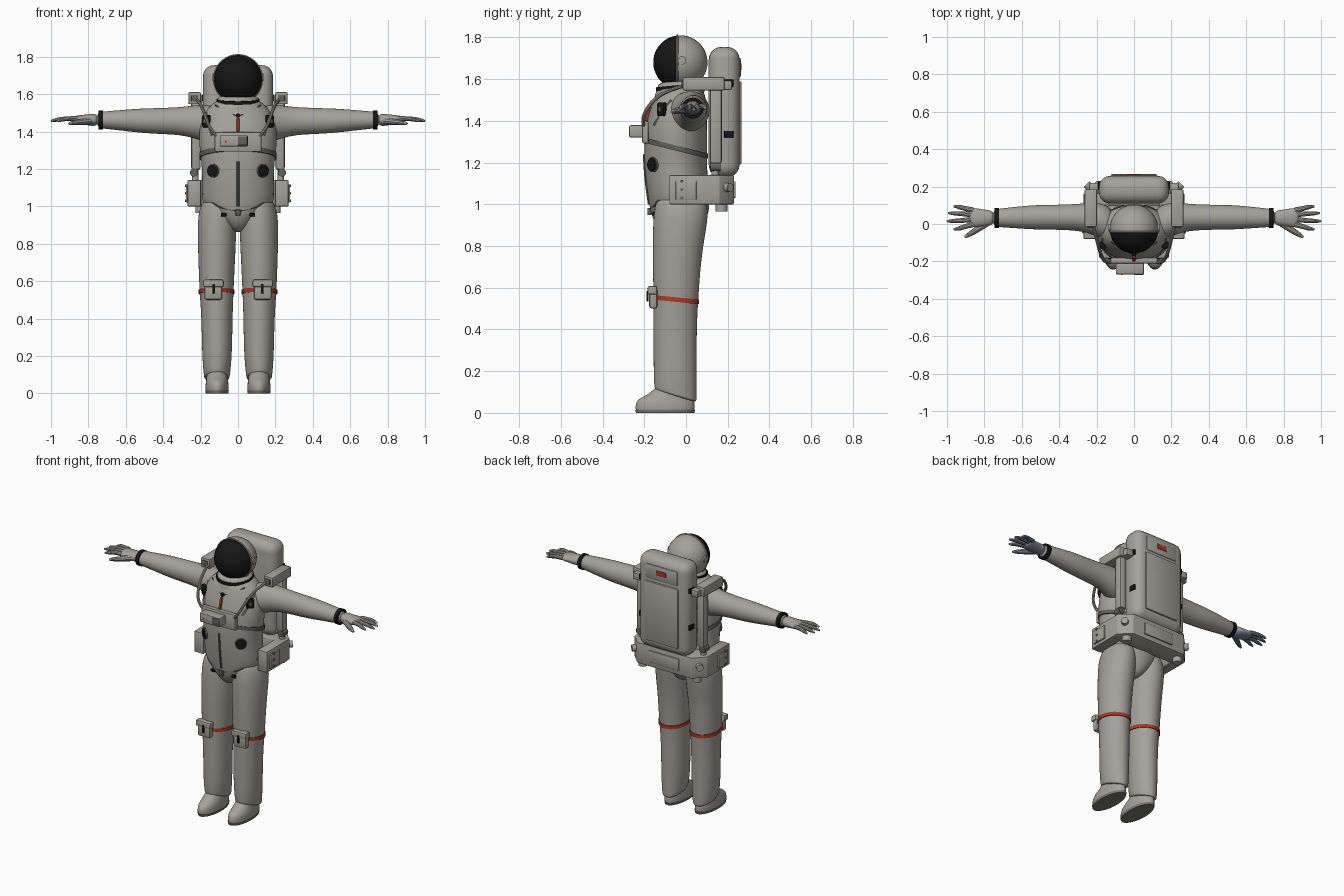
import bpy, bmesh
from math import pi, cos, sin, sqrt, atan2, radians
from mathutils import Matrix, Vector, Euler

if "Cube" in bpy.data.objects:
    bpy.data.objects.remove(bpy.data.objects["Cube"])


def material(name, rgb):
    m = bpy.data.materials.new(name)
    m.use_nodes = True
    m.diffuse_color = (*rgb, 1)
    m.node_tree.nodes["Principled BSDF"].inputs["Base Color"].default_value = (*rgb, 1)
    return m


SUIT = material("suit_off_white", (0.37, 0.36, 0.325))
TRIM = material("trim_grey", (0.12, 0.12, 0.115))
BLACK = material("black", (0.008, 0.008, 0.008))
RED = material("red", (0.42, 0.04, 0.025))
PALM = material("palm_blue_grey", (0.2, 0.23, 0.29))
SOLE = material("sole_grey", (0.2, 0.195, 0.18))


def add_mirror(ob):
    mod = ob.modifiers.new("mirror", 'MIRROR')
    mod.use_mirror_merge = False


def finish(name, bm, mat, mirror=False, subsurf=0):
    bmesh.ops.recalc_face_normals(bm, faces=bm.faces[:])
    mesh = bpy.data.meshes.new(name)
    bm.to_mesh(mesh)
    bm.free()
    mesh.shade_smooth()
    if not subsurf:
        mesh.set_sharp_from_angle(angle=radians(35))
    mesh.materials.append(mat)
    ob = bpy.data.objects.new(name, mesh)
    bpy.context.collection.objects.link(ob)
    if mirror:
        add_mirror(ob)
    if subsurf:
        ob.modifiers.new("smooth", 'SUBSURF').levels = subsurf
        ob.modifiers["smooth"].render_levels = subsurf
    return ob


def paint(ob, mat, rule):
    ob.data.materials.append(mat)
    for p in ob.data.polygons:
        if rule(p):
            p.material_index = len(ob.data.materials) - 1


def loft(name, rings, mat, axis='z', mirror=False, subsurf=2, n=16):
    """Rings: position along axis, two centre values, two radii, optional slope."""
    bm = bmesh.new()
    loops = []
    grow = 1.025 if subsurf else 1
    for t, a, b, ra, rb, *slope in rings:
        k = slope[0] if slope else 0
        loop = []
        for i in range(n):
            u, v = ra * grow * cos(2 * pi * i / n), rb * grow * sin(2 * pi * i / n)
            co = (a + u, b + v, t + k * v) if axis == 'z' else (t, a + u, b + v)
            loop.append(bm.verts.new(co))
        loops.append(loop)
    for lo, hi in zip(loops, loops[1:]):
        for i in range(n):
            j = (i + 1) % n
            bm.faces.new((lo[i], lo[j], hi[j], hi[i]))
    bm.faces.new(loops[0])
    bm.faces.new(loops[-1])
    return finish(name, bm, mat, mirror, subsurf)


def band(name, z, x, y, rx, ry, slope, width, mat, mirror=False):
    h = width / 2
    return loft(name, [(z - h, x, y, rx, ry, slope), (z + h, x, y, rx, ry, slope)],
                mat, mirror=mirror, subsurf=0, n=40)


def place(loc, rot):
    return Matrix.Translation(loc) @ Euler(rot).to_matrix().to_4x4()


def box(name, loc, size, mat, bevel=0.006, rot=(0, 0, 0), mirror=False, segments=2):
    bm = bmesh.new()
    bmesh.ops.create_cube(bm, size=1, matrix=place(loc, rot) @ Matrix.Diagonal((*size, 1)))
    if bevel:
        bmesh.ops.bevel(bm, geom=bm.edges[:], offset=bevel, segments=segments,
                        profile=0.5, affect='EDGES')
    return finish(name, bm, mat, mirror)


def disc(name, loc, r, depth, mat, rot=(0, 0, 0), mirror=False):
    bm = bmesh.new()
    bmesh.ops.create_cone(bm, cap_ends=True, segments=24, radius1=r, radius2=r,
                          depth=depth, matrix=place(loc, rot))
    return finish(name, bm, mat, mirror)


def tube(name, points, radii, mat, mirror=False):
    cu = bpy.data.curves.new(name, 'CURVE')
    cu.dimensions = '3D'
    cu.bevel_depth, cu.bevel_resolution, cu.use_fill_caps = 1, 3, True
    sp = cu.splines.new('NURBS')
    sp.points.add(len(points) - 1)
    sp.order_u, sp.use_endpoint_u, sp.resolution_u = 3, True, 6
    for i, (pt, co) in enumerate(zip(sp.points, points)):
        pt.co = (*co, 1)
        pt.radius = radii[i] if isinstance(radii, tuple) else radii
    tmp = bpy.data.objects.new(name, cu)
    bm = bmesh.new()
    bm.from_mesh(bpy.data.meshes.new_from_object(tmp))
    bpy.data.objects.remove(tmp)
    return finish(name, bm, mat, mirror)


# Torso
TORSO = [(0.86, 0, -0.03, 0.03, 0.07), (0.9, 0, -0.03, 0.075, 0.115),
         (0.96, 0, -0.03, 0.15, 0.14), (1.02, 0, -0.033, 0.195, 0.146),
         (1.1, 0, -0.043, 0.192, 0.148), (1.2, 0, -0.05, 0.19, 0.15),
         (1.3, 0, -0.05, 0.205, 0.15), (1.4, 0, -0.045, 0.21, 0.145),
         (1.48, 0, -0.03, 0.195, 0.132), (1.54, 0, -0.028, 0.15, 0.115),
         (1.58, 0, -0.028, 0.09, 0.09)]
loft("torso", TORSO, SUIT)


def spot(x, z, out=0.0):
    """Point on the torso front and the turn that faces outward there."""
    for lo, hi in zip(TORSO, TORSO[1:]):
        if lo[0] <= z <= hi[0]:
            f = (z - lo[0]) / (hi[0] - lo[0])
            cy, rx, ry = (lo[i] + f * (hi[i] - lo[i]) for i in (2, 3, 4))
            dy = ry * sqrt(max(0.02, 1 - (x / rx) ** 2))
            nor = Vector((x / rx ** 2, -dy / ry ** 2, 0)).normalized()
            return Vector((x, cy - dy, z)) + nor * out, atan2(nor.x, -nor.y)


def front_line(name, path, r, mat, mirror=False):
    tube(name, [spot(x, z)[0] for x, z in path], r, mat, mirror)


front_line("front_zip", [(0, 1.0), (0, 1.08), (0, 1.16), (0, 1.24)], 0.007, TRIM)
front_line("hip_seam", [(0.19, 1.07), (0.14, 1.02), (0.08, 0.985), (0, 0.975)], 0.004, TRIM, True)
front_line("neck_cord", [(0.12, 1.54), (0.07, 1.51), (0, 1.48)], 0.004, TRIM, True)
front_line("chest_strap", [(0.17, 1.5), (0.165, 1.44), (0.14, 1.38)], 0.006, SUIT, True)
band("harness_belt", 1.27, 0, -0.05, 0.207, 0.156, -0.25, 0.025, TRIM)

for name, x, z, size, tilt in (("chest_clip", 0.165, 1.455, (0.045, 0.025, 0.065), 0),
                               ("hip_clip", 0.145, 0.967, (0.055, 0.025, 0.03), -0.6)):
    p, turn = spot(x, z, 0.006)
    box(name, p, size, BLACK, rot=(0, tilt, turn), mirror=True)
    p, turn = spot(x, z, 0.018)
    box(name + "_buckle", p, (0.02, 0.012, 0.02), TRIM, 0.003, (0, tilt, turn), True)
box("crotch_clip", spot(0, 0.965, 0.005)[0], (0.025, 0.02, 0.035), TRIM, 0.004)
box("lower_strap_clip", spot(0.075, 0.955, 0.004)[0], (0.03, 0.02, 0.018), BLACK, 0.004, mirror=True)

p, turn = spot(0.132, 1.19, 0.002)
disc("hose_port", p, 0.031, 0.022, BLACK, (pi / 2, 0, turn), True)
disc("hose_port_rim", p, 0.036, 0.012, TRIM, (pi / 2, 0, turn), True)
box("red_tag", spot(0, 1.435, 0.006)[0], (0.014, 0.016, 0.075), RED, 0.003, (-0.25, 0, 0))
disc("tag_ring", spot(0, 1.485, 0.004)[0], 0.012, 0.012, BLACK, (pi / 2, 0, 0))

# Chest control unit
box("chest_panel", (0, -0.195, 1.345), (0.25, 0.03, 0.105), SUIT)
box("chest_unit", (-0.022, -0.235, 1.35), (0.15, 0.07, 0.06), SUIT)
box("chest_unit_lid", (0.025, -0.27, 1.35), (0.05, 0.008, 0.048), TRIM, 0.002)
box("chest_unit_mark", (-0.065, -0.271, 1.345), (0.008, 0.004, 0.012), RED, 0)
tube("air_hose", [(0.11, -0.2, 1.37), (0.15, -0.215, 1.41), (0.18, -0.16, 1.5),
                  (0.2, -0.08, 1.55), (0.22, 0.0, 1.57)], 0.009, SUIT, True)

# Helmet, poles along y so the visor edge follows a ring of faces
HEAD = Vector((0, -0.027, 1.68))
bm = bmesh.new()
bmesh.ops.create_uvsphere(bm, u_segments=40, v_segments=24, radius=0.13,
                          matrix=place(HEAD, (pi / 2, 0, 0)))
helmet = finish("helmet", bm, SUIT)
paint(helmet, BLACK, lambda f: f.center.y < HEAD.y - 0.016)
rim = [HEAD + Vector((0.13 * cos(a), -0.015, 0.13 * sin(a)))
       for a in (2 * pi * i / 24 for i in range(25))]
tube("visor_rim", rim, 0.005, SUIT)
disc("helmet_pivot", HEAD + Vector((0.128, 0.008, 0.01)), 0.02, 0.016, SUIT, (0, pi / 2, 0), True)
loft("collar", [(1.51, 0, -0.03, 0.15, 0.125, 0.1), (1.54, 0, -0.03, 0.13, 0.118, 0.1),
                (1.57, 0, -0.03, 0.108, 0.105, 0.1), (1.6, 0, -0.03, 0.1, 0.1, 0.1)], SUIT)
band("neck_ring", 1.563, 0, -0.032, 0.116, 0.112, 0.1, 0.018, BLACK)

# Arms and cuffs
loft("arms", [(0.1, -0.01, 1.44, 0.09, 0.09), (0.18, 0.02, 1.445, 0.095, 0.1),
              (0.25, 0.033, 1.453, 0.078, 0.084), (0.32, 0.036, 1.456, 0.07, 0.073),
              (0.42, 0.036, 1.456, 0.066, 0.069), (0.52, 0.036, 1.458, 0.066, 0.065),
              (0.62, 0.035, 1.46, 0.058, 0.055), (0.7, 0.033, 1.461, 0.051, 0.047),
              (0.76, 0.032, 1.462, 0.045, 0.042)], SUIT, 'x', True)
loft("cuffs", [(0.722, 0.032, 1.461, 0.053, 0.05), (0.746, 0.032, 1.461, 0.053, 0.05)],
     BLACK, 'x', True, 0, 32)

# Gloves: palm, fanned fingers and thumb
gloves = [loft("palms", [(0.745, 0.032, 1.462, 0.04, 0.036), (0.8, 0.032, 1.462, 0.044, 0.03),
                         (0.85, 0.034, 1.464, 0.052, 0.023), (0.885, 0.036, 1.465, 0.048, 0.016)],
               SUIT, 'x', True)]
for name, y0, y1, tip in (("index_finger", -0.002, -0.028, 0.965), ("middle_finger", 0.024, 0.015, 1.0),
                          ("ring_finger", 0.05, 0.058, 0.993), ("little_finger", 0.074, 0.094, 0.965)):
    gloves.append(tube(name, [(0.86, y0, 1.468), (0.91, (y0 + y1) / 2, 1.47),
                              (tip - 0.02, y1, 1.462), (tip, y1, 1.456)],
                       (0.015, 0.013, 0.011, 0.005), SUIT, True))
gloves.append(tube("thumb", [(0.79, 0.005, 1.456), (0.84, -0.03, 1.45), (0.89, -0.062, 1.445),
                             (0.905, -0.07, 1.443)], (0.02, 0.017, 0.012, 0.006), SUIT, True))
for g in gloves:
    paint(g, PALM, lambda f: f.normal.z < -0.3)

# Legs, knee bands and boots
loft("legs", [(0.08, 0.113, -0.05, 0.062, 0.094, -0.3), (0.085, 0.113, -0.05, 0.068, 0.1, -0.3),
              (0.12, 0.113, -0.051, 0.072, 0.102, -0.25), (0.2, 0.112, -0.052, 0.079, 0.103),
              (0.35, 0.112, -0.052, 0.082, 0.103), (0.45, 0.113, -0.051, 0.085, 0.104),
              (0.55, 0.115, -0.048, 0.091, 0.107), (0.7, 0.114, -0.045, 0.097, 0.114),
              (0.82, 0.113, -0.037, 0.102, 0.122), (0.93, 0.112, -0.026, 0.103, 0.131),
              (1.0, 0.108, -0.022, 0.095, 0.125), (1.05, 0.1, -0.03, 0.07, 0.1)],
     SUIT, mirror=True)
band("knee_bands", 0.543, 0.115, -0.048, 0.095, 0.111, -0.1, 0.022, RED, True)
box("knee_pouch", (0.132, -0.157, 0.55), (0.095, 0.04, 0.1), SUIT, 0.012, mirror=True)
box("knee_pouch_flap", (0.132, -0.162, 0.588), (0.108, 0.044, 0.04), SUIT, 0.008, mirror=True)
box("knee_pouch_buckle", (0.13, -0.184, 0.56), (0.013, 0.01, 0.05), BLACK, 0.002, mirror=True)
loft("boots", [(0.008, 0.112, -0.1, 0.058, 0.135), (0.012, 0.112, -0.1, 0.062, 0.142),
               (0.045, 0.112, -0.1, 0.062, 0.142), (0.07, 0.112, -0.095, 0.058, 0.13),
               (0.09, 0.112, -0.075, 0.055, 0.1), (0.14, 0.112, -0.05, 0.052, 0.08)],
     SUIT, mirror=True)
loft("soles", [(0, 0.112, -0.1, 0.06, 0.14), (0.014, 0.112, -0.1, 0.063, 0.144)],
     SOLE, mirror=True, subsurf=0, n=32)

# Backpack
box("backpack", (0, 0.183, 1.442), (0.375, 0.148, 0.625), SUIT, 0.06, segments=5)
box("backpack_panel", (0, 0.255, 1.39), (0.25, 0.024, 0.4), SUIT, 0.01)
box("backpack_upper_panel", (0, 0.25, 1.655), (0.24, 0.026, 0.1), SUIT, 0.012)
box("backpack_label", (0, 0.264, 1.66), (0.07, 0.006, 0.032), RED, 0)
for z in (1.58, 1.335):
    box("backpack_latch", (0.182, 0.205, z), (0.02, 0.045, 0.035), BLACK, 0.004, mirror=True)

# Wrap-around lower frame, one extruded plan outline
half = [(0.2, 0.1), (0.2, -0.08), (0.27, -0.08), (0.27, 0.16), (0.2, 0.23)]
plan = half + [(-x, y) for x, y in reversed(half)]
bm = bmesh.new()
face = bm.faces.new([bm.verts.new((x, y, 1.0)) for x, y in plan])
top = bmesh.ops.extrude_face_region(bm, geom=[face])["geom"]
bmesh.ops.translate(bm, vec=(0, 0, 0.14), verts=[v for v in top if isinstance(v, bmesh.types.BMVert)])
bmesh.ops.bevel(bm, geom=bm.edges[:], offset=0.006, segments=2, profile=0.5, affect='EDGES')
finish("lower_frame", bm, SUIT)
box("lower_frame_panel", (0, 0.23, 1.07), (0.22, 0.016, 0.08), SUIT, 0.005)
box("side_control_plate", (0.272, -0.0, 1.065), (0.014, 0.1, 0.09), SUIT, 0.004, mirror=True)
for z in (1.03, 1.07, 1.11):
    disc("side_button", (0.272, -0.02, z), 0.007, 0.022, TRIM, (0, pi / 2, 0), True)
disc("corner_fitting", (0.235, 0.195, 1.08), 0.022, 0.05, SUIT, (pi / 2, 0, -pi / 4), True)
disc("lower_connector", (0.2, 0.17, 0.99), 0.028, 0.05, SUIT, mirror=True)

# Side columns and shoulder brackets
box("side_column", (0.225, 0.143, 1.38), (0.05, 0.058, 0.37), SUIT, 0.012, mirror=True)
disc("column_post", (0.228, 0.14, 1.17), 0.018, 0.08, SUIT, mirror=True)
disc("column_joint", (0.235, 0.14, 1.18), 0.022, 0.05, TRIM, (pi / 2, 0, 0), True)
box("shoulder_bracket", (0.232, 0.085, 1.578), (0.066, 0.2, 0.064), SUIT, mirror=True)
box("bracket_lamp", (0.232, -0.017, 1.578), (0.036, 0.008, 0.036), TRIM, 0.003, mirror=True)
box("bracket_back_arm", (0.215, 0.19, 1.57), (0.05, 0.06, 0.045), SUIT, mirror=True)
